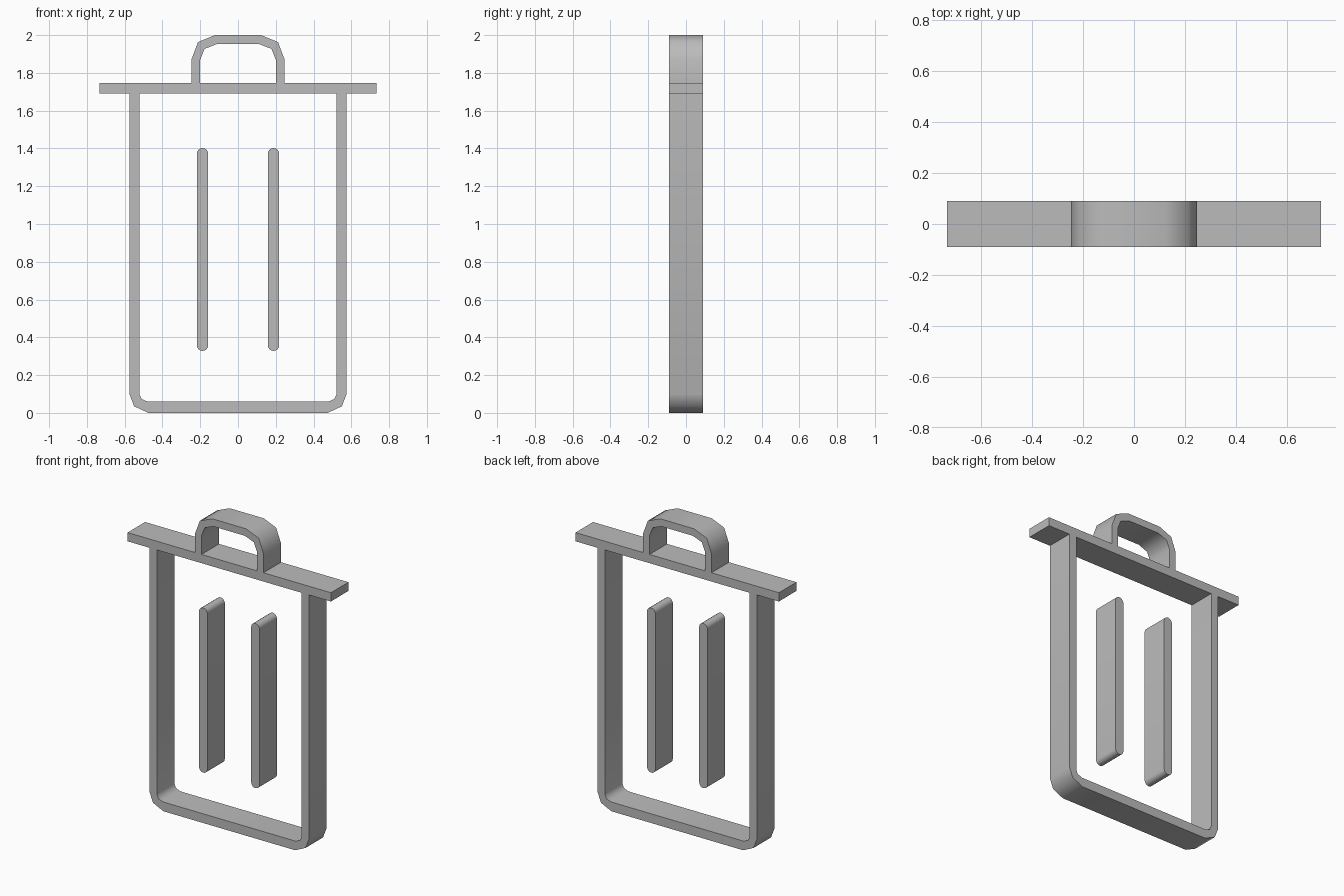
import bpy, bmesh, math

cube = bpy.data.objects.get("Cube")
if cube:
    bpy.data.objects.remove(cube, do_unlink=True)

HALF_DEPTH = 0.09

grey = bpy.data.materials.new("plain grey")
grey.use_nodes = True
colour = (0.5, 0.5, 0.5, 1)
grey.diffuse_color = colour
grey.node_tree.nodes["Principled BSDF"].inputs["Base Color"].default_value = colour


def extrude_faces(name, polygons):
    """Extrude flat x-z polygons, sharing edges, through the full depth."""
    bm = bmesh.new()
    for poly in polygons:
        bm.faces.new([bm.verts.new((x, -HALF_DEPTH, z)) for x, z in poly])
    bmesh.ops.remove_doubles(bm, verts=bm.verts[:], dist=0.0001)
    result = bmesh.ops.extrude_face_region(bm, geom=bm.faces[:], use_keep_orig=True)
    moved = [v for v in result["geom"] if isinstance(v, bmesh.types.BMVert)]
    bmesh.ops.translate(bm, verts=moved, vec=(0, 2 * HALF_DEPTH, 0))
    bmesh.ops.recalc_face_normals(bm, faces=bm.faces[:])
    mesh = bpy.data.meshes.new(name)
    bm.to_mesh(mesh)
    bm.free()
    mesh.materials.append(grey)
    obj = bpy.data.objects.new(name, mesh)
    bpy.context.collection.objects.link(obj)
    bpy.ops.object.select_all(action="DESELECT")
    obj.select_set(True)
    bpy.context.view_layer.objects.active = obj
    bpy.ops.object.shade_smooth_by_angle(angle=math.radians(60))
    return obj


def mirrored_band(name, outer, inner):
    """Band of quads between two half outlines, completed across x = 0."""
    outer = outer + [(-x, z) for x, z in reversed(outer)]
    inner = inner + [(-x, z) for x, z in reversed(inner)]
    quads = [(outer[i], outer[i + 1], inner[i + 1], inner[i])
             for i in range(len(outer) - 1)]
    return extrude_faces(name, quads)


LID_BOTTOM, LID_TOP = 1.69, 1.747

# Open bin frame with chamfered bottom corners
mirrored_band("bin_frame",
              [(-0.575, LID_BOTTOM), (-0.575, 0.10), (-0.55, 0.035), (-0.475, 0)],
              [(-0.522, LID_BOTTOM), (-0.522, 0.10), (-0.51, 0.073), (-0.478, 0.06)])

# Flat lid
extrude_faces("lid", [[(-0.733, LID_BOTTOM), (0.733, LID_BOTTOM),
                       (0.733, LID_TOP), (-0.733, LID_TOP)]])

# Arched lid handle
mirrored_band("lid_handle",
              [(-0.247, LID_TOP), (-0.247, 1.87), (-0.212, 1.963), (-0.122, 2)],
              [(-0.2, LID_TOP), (-0.2, 1.87), (-0.177, 1.927), (-0.113, 1.952)])

# Two upright slats with rounded ends
RADIUS, STEPS = 0.03, 8
for name, cx in (("right_slat", -0.188), ("left_slat", 0.188)):
    outline = []
    for cz, start in ((1.372, 0), (0.358, math.pi)):
        for i in range(STEPS + 1):
            a = start + math.pi * i / STEPS
            outline.append((cx + RADIUS * math.cos(a), cz + RADIUS * math.sin(a)))
    extrude_faces(name, [outline])
